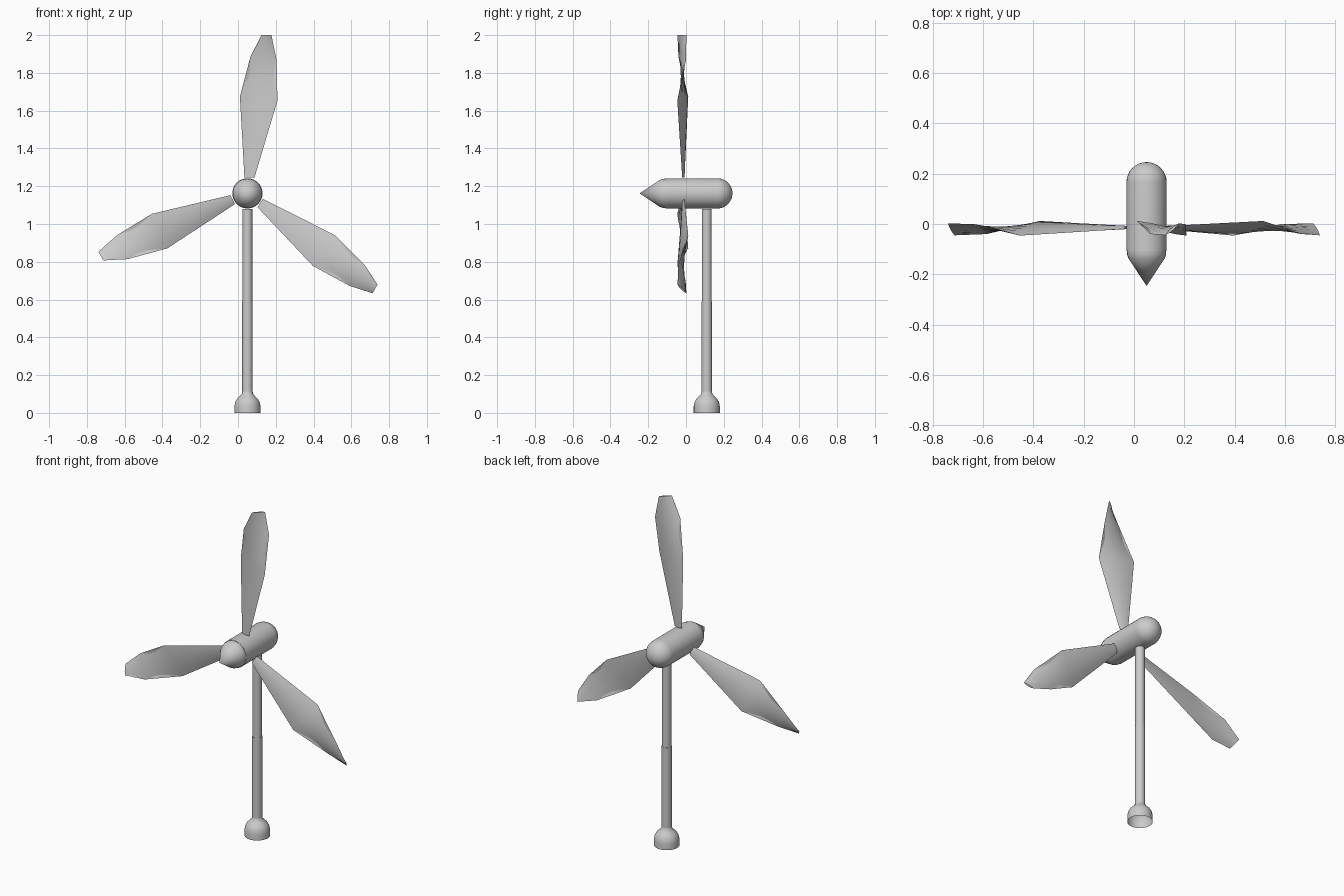
import bpy, bmesh, math
from mathutils import Vector, Matrix

if "Cube" in bpy.data.objects:
    bpy.data.objects.remove(bpy.data.objects["Cube"])

HUB = Vector((0.05, 0, 1.162))
TOWER = Vector((0.05, 0.11, 0))


def finish(name, bm, angle=35):
    bmesh.ops.remove_doubles(bm, verts=bm.verts, dist=1e-5)
    bmesh.ops.recalc_face_normals(bm, faces=bm.faces)
    me = bpy.data.meshes.new(name)
    bm.to_mesh(me)
    bm.free()
    ob = bpy.data.objects.new(name, me)
    bpy.context.collection.objects.link(ob)
    bpy.ops.object.select_all(action='DESELECT')
    ob.select_set(True)
    bpy.context.view_layer.objects.active = ob
    bpy.ops.object.shade_smooth_by_angle(angle=math.radians(angle))
    return ob


def lathe(name, profile, origin, along_y=False, segs=32):
    """Revolve (radius, height) points around z, or around y."""
    bm = bmesh.new()
    vs = [bm.verts.new((r, 0, h)) for r, h in profile]
    es = [bm.edges.new(p) for p in zip(vs, vs[1:])]
    bmesh.ops.spin(bm, geom=vs + es, cent=(0, 0, 0), axis=(0, 0, 1),
                   angle=math.tau, steps=segs)
    if along_y:
        bm.transform(Matrix.Rotation(-math.pi / 2, 4, 'X'))
    bm.transform(Matrix.Translation(origin))
    return finish(name, bm)


# Tower: hollow foot and two tube sections
lathe("tower_foot", [(0.069, 0), (0.069, 0.035), (0.065, 0.056), (0.056, 0.073),
                     (0.041, 0.088), (0.03, 0.1), (0.027, 0.115)], TOWER)
lathe("tower_lower", [(0, 0.1), (0.0275, 0.1), (0.0275, 0.59), (0, 0.59)], TOWER)
lathe("tower_upper", [(0, 0.59), (0.026, 0.59), (0.026, 1.08), (0, 1.08)], TOWER)

# Nacelle: cylinder with a domed back
dome = [(0.08 * math.cos(a), 0.166 + 0.08 * math.sin(a))
        for a in (i * math.pi / 16 for i in range(8))]
lathe("nacelle", [(0, -0.108), (0.08, -0.108)] + dome + [(0, 0.246)], HUB, True)

# Nose: rounded lip and cone
lathe("nose_cone", [(0, -0.108), (0.078, -0.108), (0.077, -0.122),
                    (0.072, -0.137), (0, -0.246)], HUB, True)

# Blades: (left edge, right edge, half thickness) for each section of the top blade
SECTIONS = [
    ((0.034, -0.010, 1.247), (0.087, -0.018, 1.245), 0.006),
    ((0.010, 0.012, 1.675), (0.209, -0.046, 1.653), 0.010),
    ((0.066, -0.040, 1.886), (0.204, 0.000, 1.870), 0.009),
    ((0.124, -0.045, 2.000), (0.177, 0.002, 2.000), 0.005),
]


def blade(name, angle, n=6):
    bm = bmesh.new()
    rings = []
    for left, right, thick in SECTIONS:
        a, b = Vector(left), Vector(right)
        normal = (b - a).cross(Vector((0, 0, 1))).normalized()
        ring = []
        for i in range(2 * n):
            t = i / n if i <= n else 2 - i / n
            side = 1 if i <= n else -1
            p = a.lerp(b, t) + normal * (side * thick * 4 * t * (1 - t))
            ring.append(bm.verts.new(p))
        rings.append(ring)
    for r0, r1 in zip(rings, rings[1:]):
        for i in range(2 * n):
            j = (i + 1) % (2 * n)
            bm.faces.new((r0[i], r0[j], r1[j], r1[i]))
    bm.faces.new(rings[0])
    bm.faces.new(rings[-1])
    bm.transform(Matrix.Translation(HUB) @ Matrix.Rotation(angle, 4, 'Y')
                 @ Matrix.Translation(-HUB))
    return finish(name, bm)


for k in range(3):
    blade(f"blade_{k + 1}", k * math.tau / 3)
